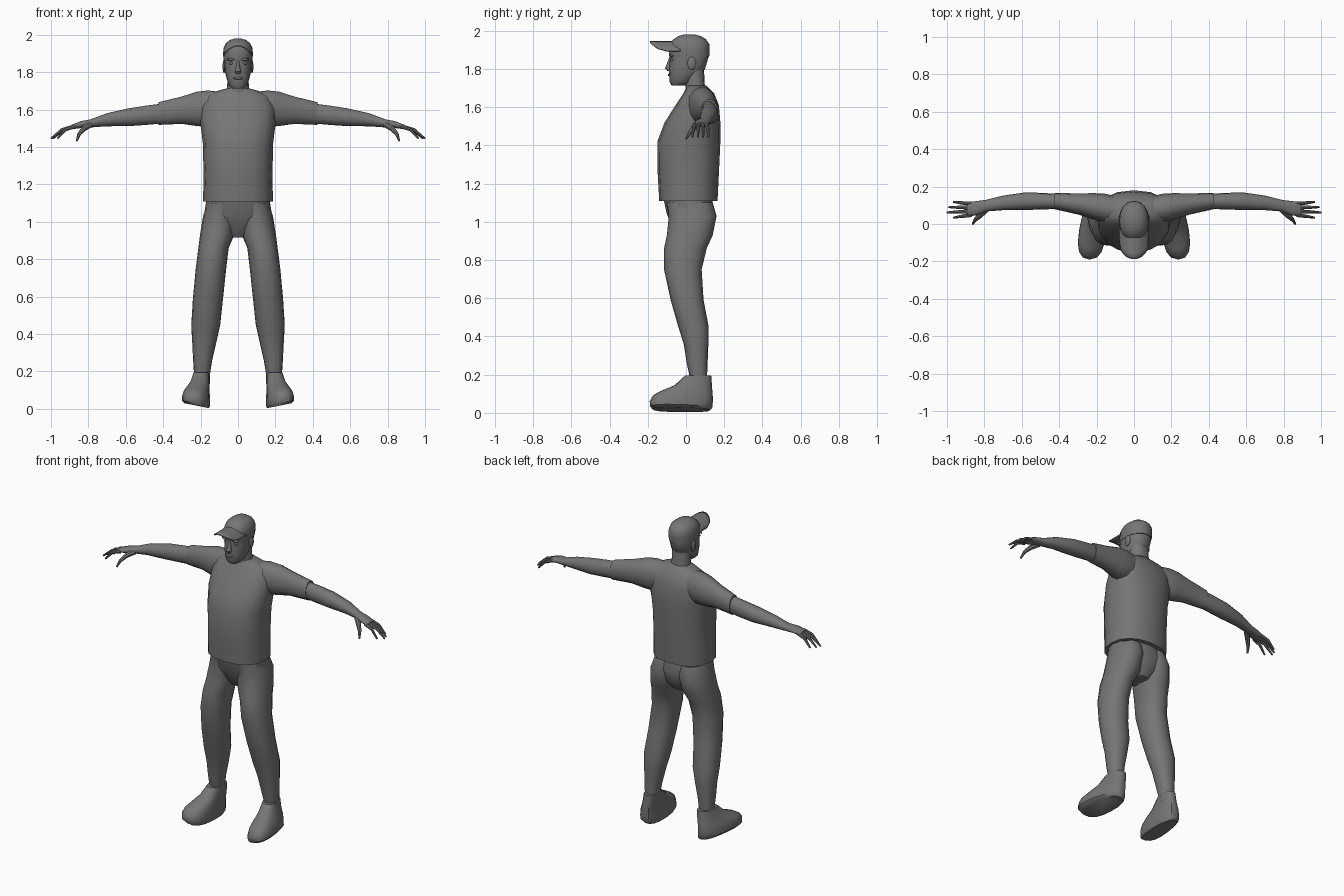
import bpy, bmesh, math
from mathutils import Matrix, Vector

default = bpy.data.objects.get("Cube")
if default:
    bpy.data.objects.remove(default, do_unlink=True)

grey = bpy.data.materials.new("dark grey")
grey.use_nodes = True
grey.diffuse_color = (0.18, 0.18, 0.18, 1)
grey.node_tree.nodes["Principled BSDF"].inputs["Base Color"].default_value = grey.diffuse_color


def finish(name, bm, mirrored=False, angle=40):
    """Turn a bmesh into a shaded, coloured object, optionally mirrored in x."""
    bmesh.ops.recalc_face_normals(bm, faces=bm.faces)
    mesh = bpy.data.meshes.new(name)
    bm.to_mesh(mesh)
    bm.free()
    mesh.materials.append(grey)
    obj = bpy.data.objects.new(name, mesh)
    bpy.context.collection.objects.link(obj)
    if mirrored:
        mod = obj.modifiers.new("Mirror", 'MIRROR')
        mod.use_mirror_merge = False
    bpy.ops.object.select_all(action='DESELECT')
    obj.select_set(True)
    bpy.context.view_layer.objects.active = obj
    bpy.ops.object.shade_smooth_by_angle(angle=math.radians(angle))
    return obj


def ring(centre, u, v, power=2.0, sides=16):
    """Points of a superellipse with half axes u and v."""
    points = []
    for i in range(sides):
        a = math.tau * i / sides
        c, s = math.cos(a), math.sin(a)
        c = math.copysign(abs(c) ** (2 / power), c)
        s = math.copysign(abs(s) ** (2 / power), s)
        points.append(Vector(centre) + Vector(u) * c + Vector(v) * s)
    return points


def bridge(bm, rings):
    """Skin a list of rings and close both ends."""
    loops = [[bm.verts.new(p) for p in points] for points in rings]
    for low, high in zip(loops, loops[1:]):
        for i in range(len(low)):
            j = (i + 1) % len(low)
            bm.faces.new((low[i], low[j], high[j], high[i]))
    bm.faces.new(loops[0])
    bm.faces.new(loops[-1])


def upright(name, sections, power=2.2, mirrored=False, warp=None):
    """Loft level sections given as z, x min, x max, y front, y back."""
    rings = []
    for z, x0, x1, y0, y1 in sections:
        centre = ((x0 + x1) / 2, (y0 + y1) / 2, z)
        points = ring(centre, ((x1 - x0) / 2, 0, 0), (0, (y1 - y0) / 2, 0), power)
        rings.append([warp(p) for p in points] if warp else points)
    bm = bmesh.new()
    bridge(bm, rings)
    return finish(name, bm, mirrored)


def centred(name, sections, power=2.2):
    """Upright loft symmetric in x, given as z, half width, y front, y back."""
    return upright(name, [(z, -w, w, f, b) for z, w, f, b in sections], power)


def sideways(name, sections):
    """Loft along x, given as x, y, z, half depth, half height; mirrored."""
    bm = bmesh.new()
    bridge(bm, [ring((x, y, z), (0, ry, 0), (0, 0, rz), 2.1, 14)
                for x, y, z, ry, rz in sections])
    return finish(name, bm, True)


def tube(bm, path, radii):
    """Round tapering tube through a few points."""
    path = [Vector(p) for p in path]
    rings = []
    for i, p in enumerate(path):
        along = path[min(i + 1, len(path) - 1)] - path[max(i - 1, 0)]
        turn = along.to_track_quat('Z', 'Y')
        rings.append(ring(p, turn @ Vector((radii[i], 0, 0)),
                          turn @ Vector((0, radii[i], 0)), sides=8))
    bridge(bm, rings)


def ellipsoid(name, centre, size, mirrored=False):
    bm = bmesh.new()
    place = Matrix.Translation(centre) @ Matrix.Diagonal((*size, 1))
    bmesh.ops.create_uvsphere(bm, u_segments=12, v_segments=8, radius=1, matrix=place)
    return finish(name, bm, mirrored)


# Shirt body and sleeves
centred("shirt", [
    (1.108, .187, -.14, .165), (1.25, .184, -.148, .172), (1.42, .188, -.15, .18),
    (1.52, .2, -.112, .18), (1.61, .2, -.055, .172), (1.67, .175, -.015, .148),
    (1.7, .11, .0, .12), (1.712, .066, .002, .108)], 2.35)
sideways("sleeves", [
    (.08, .075, 1.61, .07, .085), (.16, .085, 1.605, .078, .1), (.22, .095, 1.604, .07, .094),
    (.3, .107, 1.597, .056, .075), (.425, .123, 1.579, .044, .062)])

# Arms and hands
sideways("arms", [
    (.38, .12, 1.582, .038, .055), (.48, .122, 1.571, .044, .053),
    (.58, .122, 1.56, .047, .049), (.7, .113, 1.546, .039, .036),
    (.79, .098, 1.526, .031, .022), (.84, .085, 1.52, .038, .019),
    (.89, .078, 1.507, .038, .012)])
hand = bmesh.new()
for base_y, tip_y, reach in ((.108, .118, .965), (.088, .09, .99), (.068, .062, 1), (.048, .034, .965)):
    bend = (.88 + reach) / 2
    tube(hand, [(.87, base_y, 1.511), (bend, (base_y + tip_y) / 2, 1.493), (reach, tip_y, 1.445)],
         (.011, .009, .005))
tube(hand, [(.79, .08, 1.52), (.825, .045, 1.498), (.85, .02, 1.468), (.862, .0, 1.432)],
     (.018, .015, .01, .005))
finish("fingers", hand, True)

# Trousers
centred("hips", [
    (.915, .045, -.035, .1), (.96, .12, -.065, .13), (1.04, .182, -.1, .155),
    (1.12, .168, -.118, .135)])
upright("trouser_legs", [
    (.185, .15, .235, .02, .11), (.26, .138, .24, .004, .113), (.36, .115, .245, -.012, .117),
    (.45, .095, .25, -.04, .119), (.59, .08, .241, -.08, .092), (.75, .063, .226, -.115, .082),
    (.86, .05, .212, -.115, .108), (.93, .02, .203, -.1, .14), (1.03, .005, .187, -.09, .16),
    (1.1, .01, .165, -.1, .14)], 2.2, True)


# Shoes: toes turned out, heel narrower, sole rolled towards the inside
def shoe_warp(p):
    x = .215 + (p.x - .215) * (.86 - .8 * p.y) - .1 * p.y
    roll = .2 * (x - .135) * (1 - p.z / .2)
    return Vector((x, p.y, max(0, p.z + roll)))


upright("shoes", [
    (0, .145, .285, -.175, .125), (.015, .137, .3, -.188, .138), (.045, .138, .298, -.19, .14),
    (.08, .14, .29, -.172, .14), (.105, .142, .278, -.135, .138), (.14, .142, .262, -.06, .136),
    (.195, .145, .248, -.005, .132)], 2.5, True, shoe_warp)
upright("ankles", [(.15, .15, .235, .03, .11), (.23, .15, .235, .03, .105)], 2, True)

# Neck and head
centred("neck", [(1.66, .068, -.005, .11), (1.72, .058, -.003, .098), (1.8, .056, -.01, .094)])
centred("head", [
    (1.713, .03, -.075, -.005), (1.73, .05, -.085, .03), (1.77, .062, -.088, .07),
    (1.8, .069, -.09, .1), (1.85, .074, -.086, .114), (1.91, .077, -.086, .12)], 2.3)
centred("nose", [
    (1.79, .012, -.098, -.06), (1.805, .017, -.11, -.06), (1.825, .011, -.101, -.06),
    (1.86, .008, -.088, -.06)])
ellipsoid("mouth", (0, -.086, 1.768), (.026, .009, .007))
ellipsoid("brows", (.036, -.077, 1.868), (.024, .011, .007), True)
ellipsoid("eyes", (.036, -.072, 1.848), (.014, .01, .008), True)
ellipsoid("ears", (.074, .03, 1.83), (.009, .022, .035), True)

# Cap crown and arched brim
centred("cap", [
    (1.86, .077, -.086, .121), (1.9, .08, -.092, .124), (1.93, .077, -.086, .122),
    (1.955, .065, -.066, .105), (1.972, .044, -.04, .078), (1.981, .016, -.008, .04)])
brim = bmesh.new()
across, rows = 12, 5
grid = []
for i in range(across + 1):
    s = 2 * i / across - 1
    front = -.1 - .088 * math.sqrt(1 - s * s)
    grid.append([brim.verts.new((.077 * s, -.03 + (front + .03) * j / rows, 1.941 - .048 * s * s))
                 for j in range(rows + 1)])
for left, right in zip(grid, grid[1:]):
    for j in range(rows):
        brim.faces.new((left[j], right[j], right[j + 1], left[j + 1]))
brim_obj = finish("cap_brim", brim)
thick = brim_obj.modifiers.new("Thickness", 'SOLIDIFY')
thick.thickness = .008
thick.offset = 0
